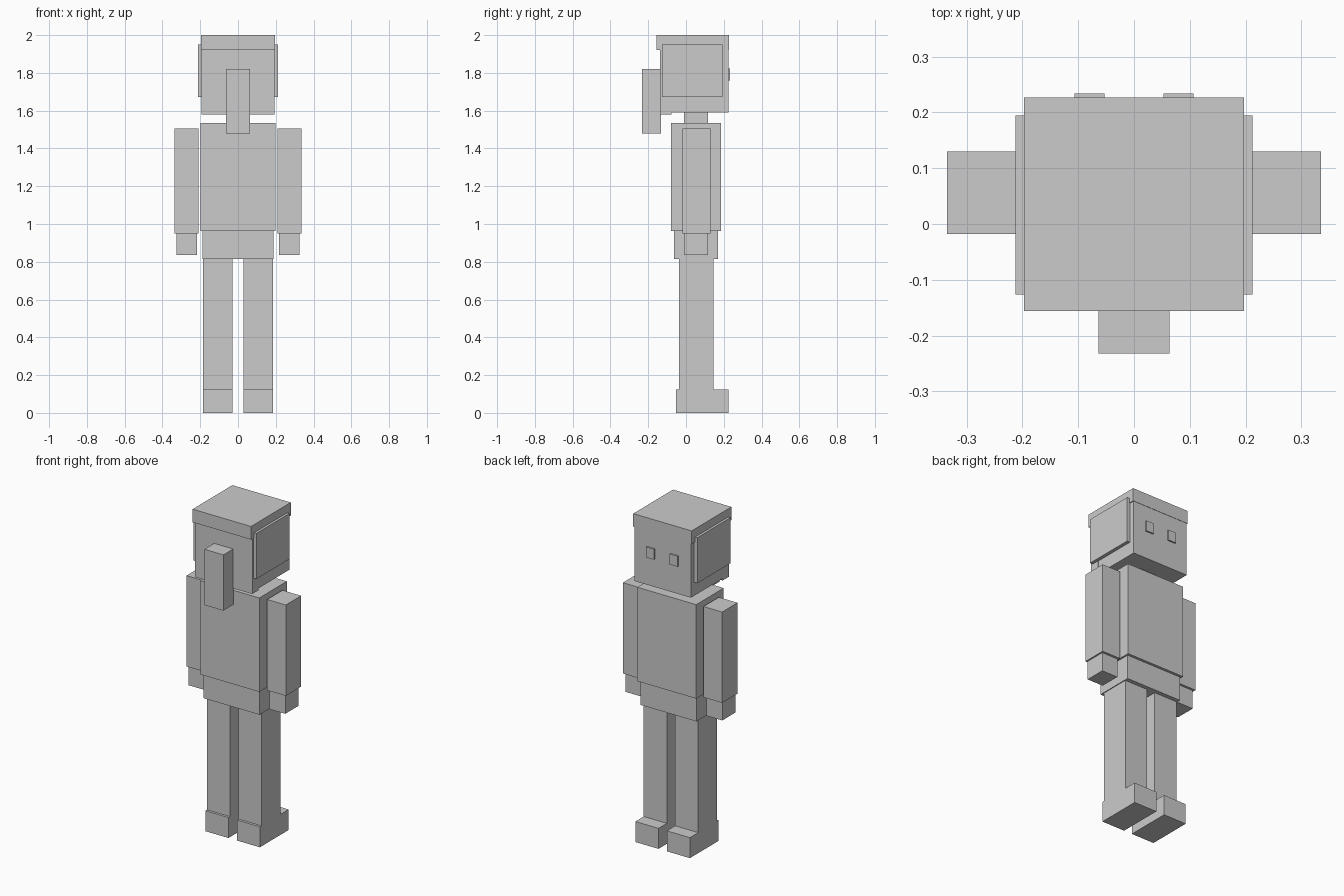
import bpy
import bmesh

if "Cube" in bpy.data.objects:
    bpy.data.objects.remove(bpy.data.objects["Cube"])


def box(name, x, y, z):
    """Axis-aligned box from (min, max) ranges."""
    bm = bmesh.new()
    bmesh.ops.create_cube(bm, size=1)
    for v in bm.verts:
        v.co = [r[0] if c < 0 else r[1] for c, r in zip(v.co, (x, y, z))]
    me = bpy.data.meshes.new(name)
    bm.to_mesh(me)
    bm.free()
    ob = bpy.data.objects.new(name, me)
    bpy.context.collection.objects.link(ob)
    return ob


def centred(name, half, y, z):
    return box(name, (-half, half), y, z)


def pair(name, x, y, z):
    """Left and right copies mirrored across x = 0."""
    box(name + "_right", x, y, z)
    box(name + "_left", (-x[1], -x[0]), y, z)


# Head and hair
centred("head", 0.191, (-0.08, 0.225), (1.59, 1.93))
centred("hair_cap", 0.197, (-0.156, 0.227), (1.92, 2.0))
centred("hair_back", 0.193, (-0.138, -0.078), (1.58, 1.93))
centred("ponytail", 0.064, (-0.232, -0.132), (1.48, 1.82))
pair("hair_side", (0.185, 0.212), (-0.126, 0.194), (1.672, 1.95))
pair("eye", (0.053, 0.107), (0.22, 0.234), (1.76, 1.824))

# Body
centred("neck", 0.063, (-0.01, 0.116), (1.53, 1.595))
centred("torso", 0.199, (-0.079, 0.186), (0.962, 1.535))
centred("hips", 0.189, (-0.063, 0.17), (0.814, 0.962))

# Limbs
pair("arm", (0.209, 0.335), (-0.018, 0.13), (0.951, 1.505))
pair("hand", (0.218, 0.326), (-0.01, 0.116), (0.836, 0.951))
pair("leg", (0.028, 0.184), (-0.037, 0.145), (0.125, 0.814))
pair("foot", (0.028, 0.184), (-0.052, 0.225), (0.0, 0.125))
